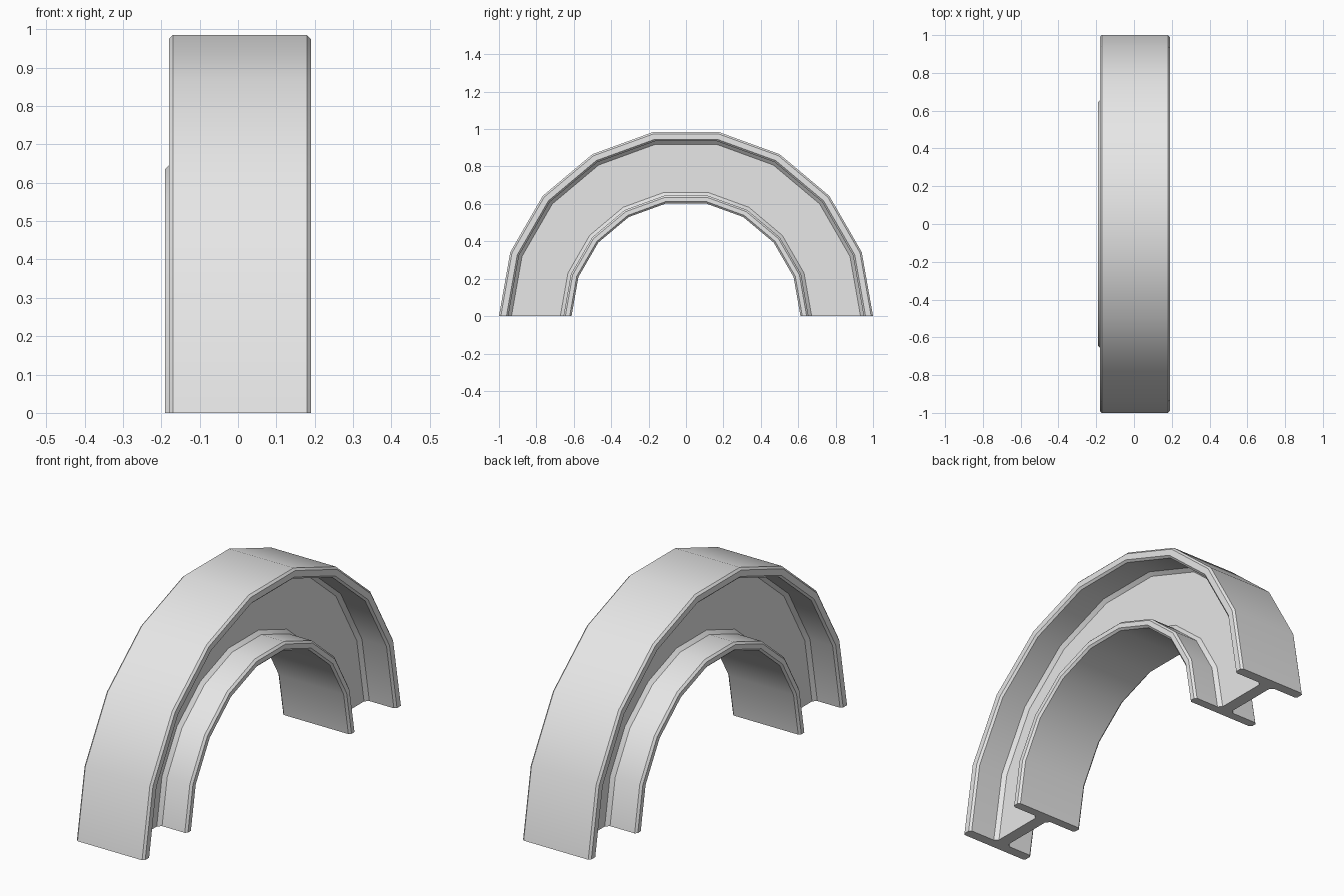
import bpy, bmesh
from math import radians, sin, cos

if "Cube" in bpy.data.objects:
    bpy.data.objects.remove(bpy.data.objects["Cube"])

STEPS = 9          # straight segments in the half circle
C = 0.01           # chamfer on the flange edges
WEB = 0.03         # half thickness of the web
ROOT = 0.017       # chamfer where web meets flange

grey = bpy.data.materials.new("light_grey")
grey.use_nodes = True
grey.diffuse_color = (0.8, 0.8, 0.8, 1)
grey.node_tree.nodes["Principled BSDF"].inputs["Base Color"].default_value = grey.diffuse_color


def flange(x0, x1, low, high):
    """Chamfered flange edges: left tip and right tip, both from low to high."""
    left = [(x0 + C, low), (x0, low + C), (x0, high - C), (x0 + C, high)]
    right = [(x1 - C, low), (x1, low + C), (x1, high - C), (x1 - C, high)]
    return left, right


# I-beam section as (x, radius), walked round once
in_low, in_high, out_low, out_high = 0.612, 0.655, 0.95, 1.0
inner_left, inner_right = flange(-0.19, 0.18, in_low, in_high)
outer_left, outer_right = flange(-0.18, 0.19, out_low, out_high)


def web_side(s):
    """Web face on side s, from inner flange out to outer flange."""
    return [(s * (WEB + ROOT), in_high), (s * WEB, in_high + ROOT),
            (s * WEB, out_low - ROOT), (s * (WEB + ROOT), out_low)]


section = (inner_right + web_side(1) + outer_right
           + outer_left[::-1] + web_side(-1)[::-1] + inner_left[::-1])

# Sweep the section over the half circle
bm = bmesh.new()
rings = []
for i in range(STEPS + 1):
    a = radians(180 * i / STEPS)
    rings.append([bm.verts.new((x, -r * cos(a), r * sin(a))) for x, r in section])
n = len(section)
for a, b in zip(rings, rings[1:]):
    for j in range(n):
        k = (j + 1) % n
        bm.faces.new((a[j], a[k], b[k], b[j]))
bm.faces.new(rings[0])
bm.faces.new(rings[-1][::-1])
bmesh.ops.recalc_face_normals(bm, faces=bm.faces)

mesh = bpy.data.meshes.new("arched_beam")
bm.to_mesh(mesh)
bm.free()
mesh.materials.append(grey)
beam = bpy.data.objects.new("arched_beam", mesh)
bpy.context.collection.objects.link(beam)
bpy.ops.object.select_all(action="DESELECT")
beam.select_set(True)
bpy.context.view_layer.objects.active = beam
bpy.ops.object.shade_smooth_by_angle(angle=radians(30))
